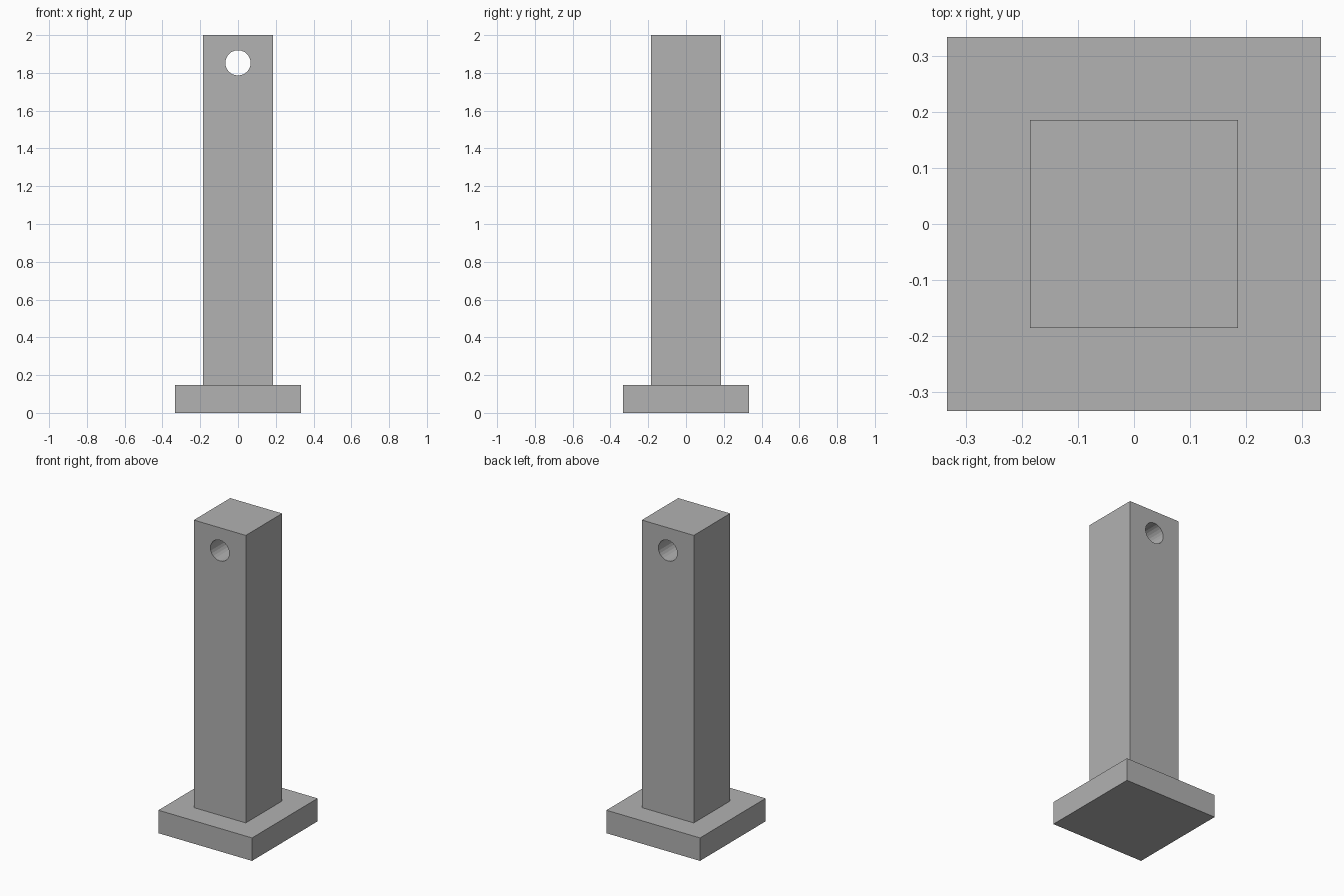
import bpy
import math

default_cube = bpy.data.objects.get("Cube")
if default_cube:
    bpy.data.objects.remove(default_cube, do_unlink=True)

HEIGHT = 2.0
BASE_WIDTH, BASE_HEIGHT = 0.667, 0.148
POST_WIDTH = 0.37
HOLE_RADIUS, HOLE_Z = 0.067, 1.853

# Single plain grey
grey = bpy.data.materials.new("plain_grey")
grey.use_nodes = True
colour = (0.445, 0.445, 0.445, 1)
grey.diffuse_color = colour
grey.node_tree.nodes["Principled BSDF"].inputs["Base Color"].default_value = colour


def block(name, width, bottom, top):
    """Square upright block between two heights."""
    bpy.ops.mesh.primitive_cube_add(size=1, location=(0, 0, (bottom + top) / 2))
    obj = bpy.context.object
    obj.name = name
    obj.scale = (width, width, top - bottom)
    bpy.ops.object.transform_apply(location=False, rotation=False, scale=True)
    obj.data.materials.append(grey)
    return obj


# Foot plate and upright post
block("base_plate", BASE_WIDTH, 0, BASE_HEIGHT)
post = block("post", POST_WIDTH, BASE_HEIGHT, HEIGHT)

# Round hole bored front to back near the top of the post
bpy.ops.mesh.primitive_cylinder_add(vertices=24, radius=HOLE_RADIUS, depth=1,
                                    location=(0, 0, HOLE_Z),
                                    rotation=(math.pi / 2, 0, 0))
cutter = bpy.context.object
cutter.name = "hole_cutter"
cutter.data.materials.append(grey)

bore = post.modifiers.new("bore_hole", "BOOLEAN")
bore.operation = "DIFFERENCE"
bore.solver = "EXACT"
bore.object = cutter
bpy.context.view_layer.objects.active = post
bpy.ops.object.modifier_apply(modifier=bore.name)
bpy.data.objects.remove(cutter, do_unlink=True)
